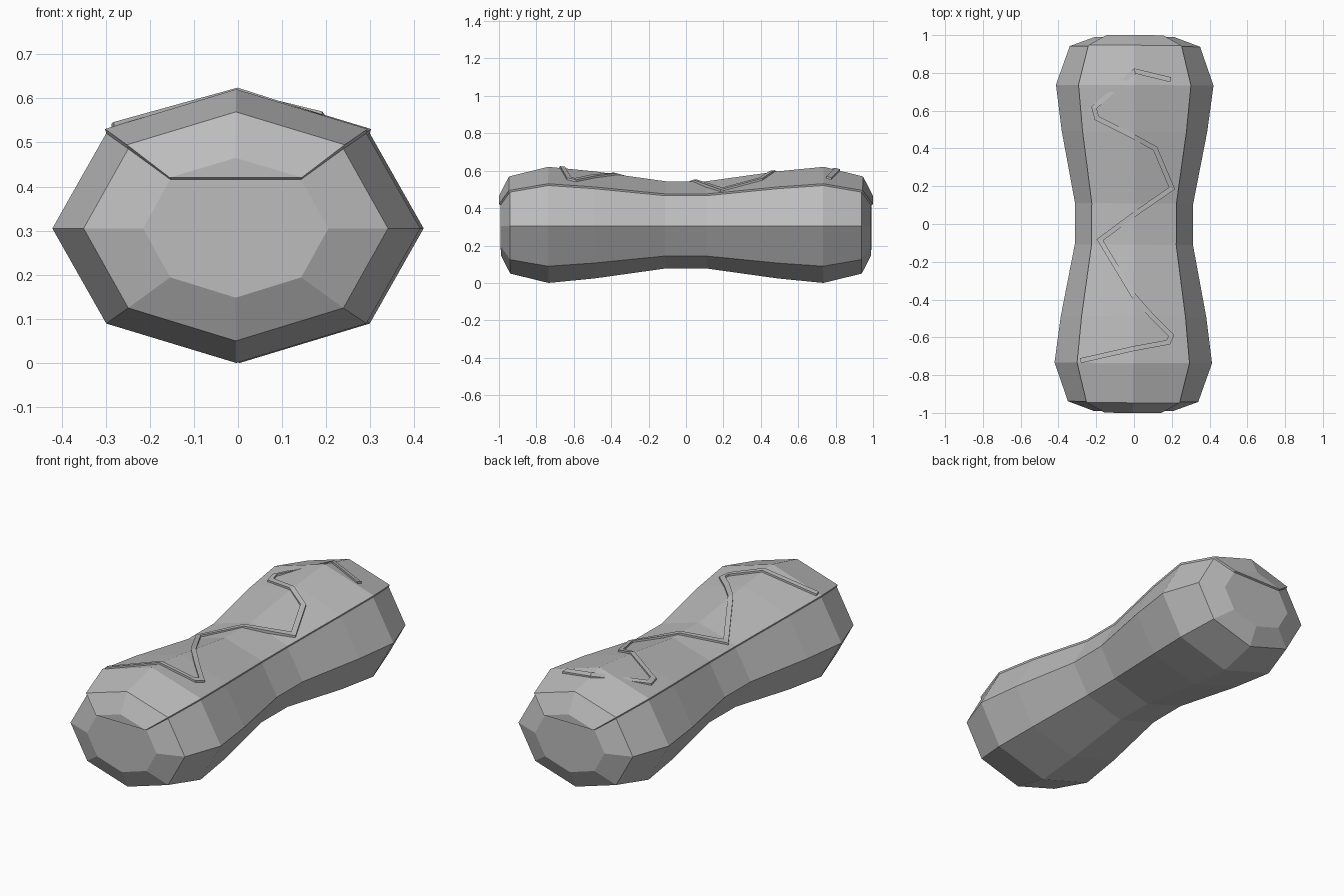
import bpy, bmesh, math
from mathutils import Vector, Matrix
from mathutils.bvhtree import BVHTree

cube = bpy.data.objects.get("Cube")
if cube:
    bpy.data.objects.remove(cube)

SIDES = 8
CENTRE = 0.305
YAW = Matrix.Rotation(math.radians(-0.3), 4, 'Z')
# distance from the middle, half width, half height
HALF = [(0.99, 0.21, 0.157), (0.94, 0.345, 0.255), (0.735, 0.417, 0.305),
        (0.49, 0.385, 0.281), (0.11, 0.313, 0.228)]
STATIONS = [(-y, w, h) for y, w, h in HALF] + HALF[::-1]

grey = bpy.data.materials.new("plain grey")
grey.use_nodes = True
COLOUR = (0.5, 0.5, 0.5, 1)
grey.diffuse_color = COLOUR
grey.node_tree.nodes["Principled BSDF"].inputs["Base Color"].default_value = COLOUR


def finish(bm, name):
    bmesh.ops.recalc_face_normals(bm, faces=bm.faces[:])
    mesh = bpy.data.meshes.new(name)
    bm.to_mesh(mesh)
    bm.free()
    mesh.materials.append(grey)
    obj = bpy.data.objects.new(name, mesh)
    bpy.context.collection.objects.link(obj)
    obj.matrix_world = YAW
    return obj


def loft(bm, corners, closed):
    """Bridge the chosen octagon corners through every station."""
    rings = []
    for y, w, h in STATIONS:
        angles = [math.tau * c / SIDES for c in corners]
        rings.append([bm.verts.new((w * math.cos(a), y, CENTRE + h * math.sin(a)))
                      for a in angles])
    count = len(corners)
    for a, b in zip(rings, rings[1:]):
        for i in range(count if closed else count - 1):
            j = (i + 1) % count
            bm.faces.new((a[i], a[j], b[j], b[i]))
    for ring in (rings[0], rings[-1]):
        bm.faces.new(ring)


# Faceted bun, pinched at the waist
bm = bmesh.new()
loft(bm, range(SIDES), True)
finish(bm, "bun")

# Thin icing over the upper quarter, folding down over both ends
bm = bmesh.new()
loft(bm, (1, 2, 3), False)
bmesh.ops.recalc_face_normals(bm, faces=bm.faces[:])
if sum(f.normal.z for f in bm.faces) < 0:
    bmesh.ops.reverse_faces(bm, faces=bm.faces[:])
surface = BVHTree.FromBMesh(bm)
icing = finish(bm, "icing")
shell = icing.modifiers.new("thickness", 'SOLIDIFY')
shell.thickness = 0.01
shell.offset = 1
shell.use_even_offset = True

# Zigzag drizzle laid on the icing
PATH = [Vector(p) for p in (
    (-0.28, -0.725), (0, -0.66), (0.185, -0.625), (0.2, -0.59), (0.1, -0.49),
    (0, -0.38), (-0.165, -0.11), (-0.18, -0.085), (0, 0.05), (0.2, 0.19),
    (0.11, 0.4), (0, 0.46), (-0.2, 0.56), (-0.215, 0.615), (0, 0.81), (0.19, 0.765))]
WIDTH = 0.026
bm = bmesh.new()
sections = []
for i, p in enumerate(PATH):
    before = (p - PATH[i - 1]).normalized() if i else None
    after = (PATH[i + 1] - p).normalized() if i + 1 < len(PATH) else None
    before, after = before or after, after or before
    along = (before + after).normalized()
    side = Vector((-along.y, along.x))
    reach = WIDTH / 2 / max(0.5, along.dot(after))
    section = []
    for sign, lift in ((-1, 0.004), (1, 0.004), (1, 0.021), (-1, 0.021)):
        q = p + side * sign * reach
        hit = surface.ray_cast(Vector((q.x, q.y, 2)), Vector((0, 0, -1)))[0]
        section.append(bm.verts.new((q.x, q.y, hit.z + lift)))
    sections.append(section)
for a, b in zip(sections, sections[1:]):
    for k in range(4):
        n = (k + 1) % 4
        bm.faces.new((a[k], a[n], b[n], b[k]))
bm.faces.new(sections[0])
bm.faces.new(sections[-1])
finish(bm, "drizzle")
